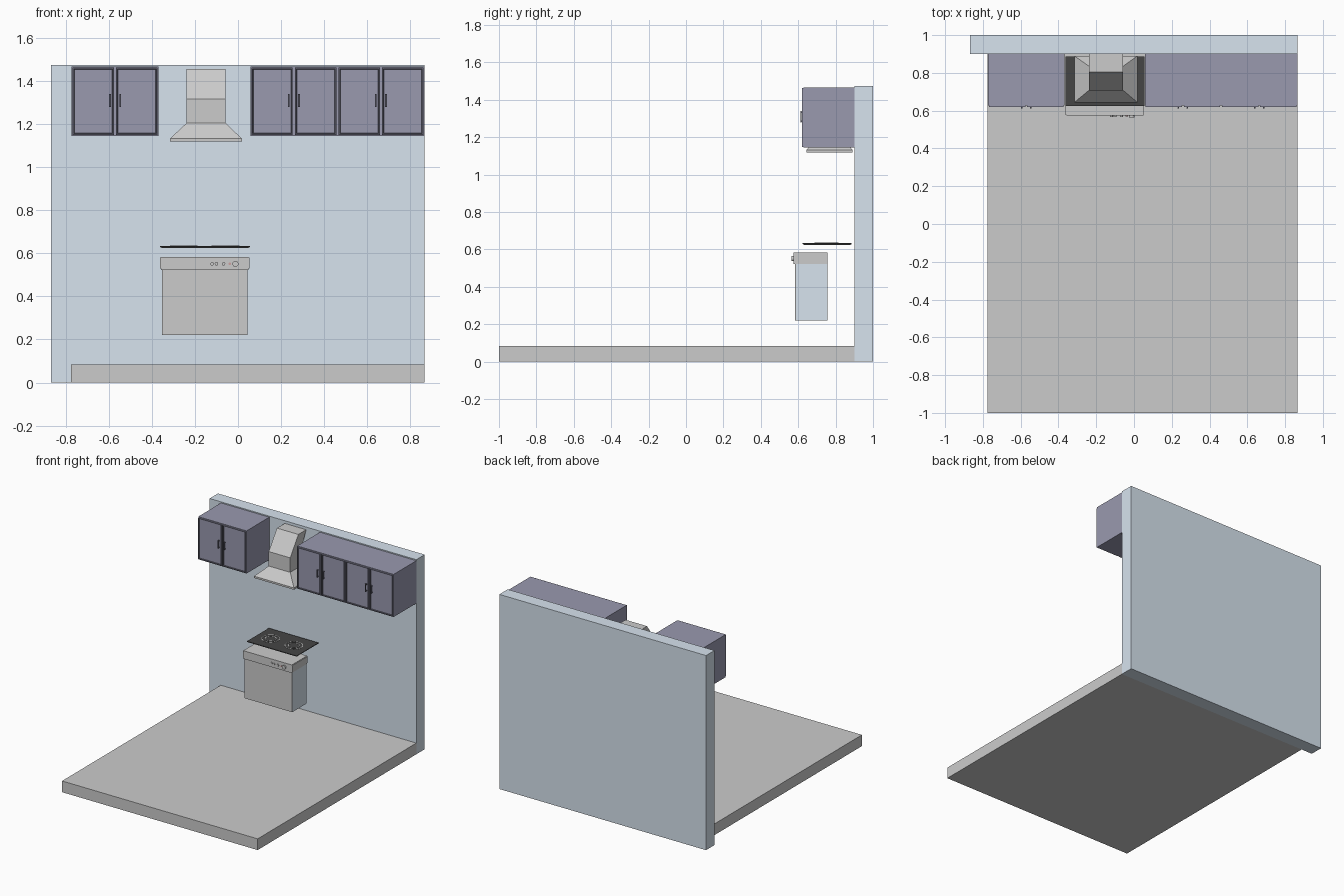
import bpy, bmesh, math

if "Cube" in bpy.data.objects:
    bpy.data.objects.remove(bpy.data.objects["Cube"])


def material(name, r, g, b):
    m = bpy.data.materials.new(name)
    m.diffuse_color = (r, g, b, 1)
    m.use_nodes = True
    m.node_tree.nodes["Principled BSDF"].inputs["Base Color"].default_value = m.diffuse_color
    return m


BLUE = material("wall_blue", 0.68, 0.77, 0.86)
NAVY = material("cabinet_navy", 0.32, 0.32, 0.43)
STEEL = material("steel", 0.6, 0.6, 0.6)
BLACK = material("black_glass", 0.06, 0.06, 0.06)
DARK = material("handle_dark", 0.12, 0.12, 0.16)
WHITE = material("white", 0.9, 0.9, 0.9)
RED = material("lamp_red", 0.6, 0.35, 0.35)


def finish(name, bm, mat=None):
    bmesh.ops.recalc_face_normals(bm, faces=bm.faces[:])
    me = bpy.data.meshes.new(name)
    bm.to_mesh(me)
    bm.free()
    ob = bpy.data.objects.new(name, me)
    bpy.context.collection.objects.link(ob)
    if mat:
        me.materials.append(mat)
    return ob


def loft(name, sections, mat=None):
    """Stack of rectangles (x0, x1, y0, y1, z) joined into a closed solid."""
    bm = bmesh.new()
    loops = [[bm.verts.new(p) for p in ((a, c, z), (b, c, z), (b, d, z), (a, d, z))]
             for a, b, c, d, z in sections]
    bm.faces.new(loops[0])
    bm.faces.new(loops[-1])
    for lo, hi in zip(loops, loops[1:]):
        for i in range(4):
            j = (i + 1) % 4
            bm.faces.new((lo[i], lo[j], hi[j], hi[i]))
    return finish(name, bm, mat)


def box(name, x0, x1, y0, y1, z0, z1, mat=None):
    return loft(name, [(x0, x1, y0, y1, z0), (x0, x1, y0, y1, z1)], mat)


def door(name, x0, x1, y0, y1, z0, z1):
    """Panel with a raised rim around a recessed centre."""
    ob = box(name, x0, x1, y0, y1, z0, z1, NAVY)
    ob.data.materials.append(DARK)
    bm = bmesh.new()
    bm.from_mesh(ob.data)
    front = min(bm.faces, key=lambda f: f.calc_center_median().y)
    rim = bmesh.ops.inset_individual(bm, faces=[front], thickness=0.009)["faces"]
    slope = bmesh.ops.inset_individual(bm, faces=[front], thickness=0.004, depth=-0.006)["faces"]
    for f in rim + slope:
        f.material_index = 1
    bm.to_mesh(ob.data)
    bm.free()


def handle(name, x, y, z):
    """Small bar pull standing on two posts."""
    box(name, x - 0.004, x + 0.004, y - 0.009, y - 0.004, z - 0.03, z + 0.03, DARK)
    for s in (-1, 1):
        box(name + "_post", x - 0.003, x + 0.003, y - 0.005, y + 0.006,
            z + s * 0.024 - 0.004, z + s * 0.024 + 0.004, DARK)


def ring(name, x, y, z, r_in, r_out, h, mat):
    n = 32
    bm = bmesh.new()
    rows = []
    for r, dz in ((r_in, 0), (r_out, 0), (r_out, h), (r_in, h)):
        rows.append([bm.verts.new((x + r * math.cos(2 * math.pi * i / n),
                                   y + r * math.sin(2 * math.pi * i / n), z + dz)) for i in range(n)])
    for k in range(4):
        a, b = rows[k], rows[(k + 1) % 4]
        for i in range(n):
            j = (i + 1) % n
            bm.faces.new((a[i], a[j], b[j], b[i]))
    finish(name, bm, mat)


def knob(name, x, z, r, y0, y1, mat):
    bpy.ops.mesh.primitive_cylinder_add(vertices=24, radius=r, depth=y1 - y0,
                                        location=(x, (y0 + y1) / 2, z), rotation=(math.pi / 2, 0, 0))
    ob = bpy.context.object
    ob.name = name
    ob.data.materials.append(mat)
    bpy.ops.object.shade_smooth_by_angle()


# Room
box("back_wall", -0.868, 0.865, 0.9, 1.0, 0, 1.475, BLUE)
box("floor", -0.775, 0.865, -1.0, 0.9, 0, 0.085)

# Wall cabinets with paired doors and handles beside each seam
for side, x0, x1, count in (("left", -0.773, -0.368, 2), ("right", 0.057, 0.865, 4)):
    box(side + "_cabinet", x0, x1, 0.628, 0.9, 1.144, 1.467, NAVY)
    w = (x1 - x0) / count
    for i in range(count):
        a = x0 + i * w
        door(side + "_door", a + 0.005, a + w - 0.005, 0.619, 0.629, 1.149, 1.462)
        hx = a + w - 0.024 if i % 2 == 0 else a + 0.024
        handle(side + "_handle", hx, 0.621, 1.31)

# Extractor hood: rim, flare, neck, duct leaning back to the wall
loft("extractor_hood", [(-0.316, 0.018, 0.644, 0.89, 1.118),
                        (-0.316, 0.018, 0.644, 0.89, 1.132),
                        (-0.238, -0.058, 0.708, 0.835, 1.205),
                        (-0.238, -0.058, 0.708, 0.835, 1.315),
                        (-0.238, -0.058, 0.806, 0.9, 1.455)], STEEL)

# Cooktop: tray, glass and two burners of concentric rings
loft("cooktop_tray", [(-0.352, 0.045, 0.632, 0.878, 0.624),
                      (-0.362, 0.055, 0.624, 0.886, 0.629)], STEEL)
box("cooktop_glass", -0.362, 0.055, 0.624, 0.886, 0.629, 0.634, BLACK)
for x in (-0.252, -0.058):
    ring("burner_outer_ring", x, 0.752, 0.634, 0.059, 0.064, 0.002, WHITE)
    ring("burner_inner_ring", x, 0.752, 0.634, 0.036, 0.040, 0.002, WHITE)

# Oven: blue body, steel door, control panel with dark end caps
box("oven_body", -0.353, 0.045, 0.588, 0.757, 0.22, 0.522, BLUE)
box("oven_door", -0.353, 0.045, 0.584, 0.588, 0.22, 0.522, STEEL)
box("control_panel", -0.357, 0.049, 0.574, 0.757, 0.522, 0.583, STEEL)
for x in (-0.362, 0.049):
    box("panel_end_cap", x, x + 0.005, 0.576, 0.757, 0.53, 0.58, STEEL)

# Control knobs and lamp
knob("main_knob", -0.012, 0.551, 0.014, 0.564, 0.576, WHITE)
for x in (-0.12, -0.1, -0.067):
    knob("small_knob", x, 0.551, 0.008, 0.567, 0.576, WHITE)
knob("lamp", -0.038, 0.551, 0.006, 0.57, 0.576, RED)
